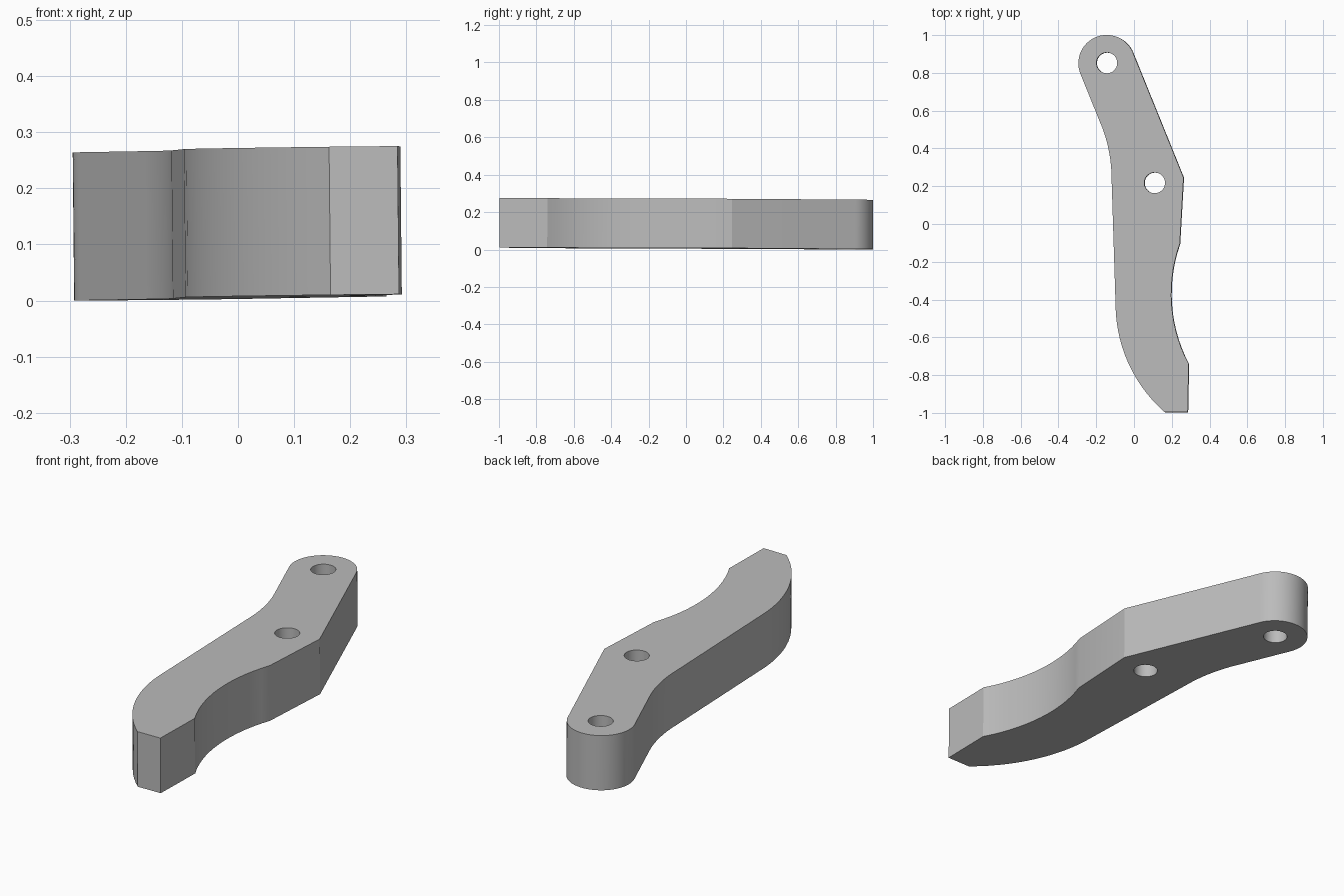
import bpy, bmesh, math
from mathutils import Vector, Matrix

THICK = 0.264
HOLE_RADIUS = 0.055
END_CENTRE = Vector((-0.143, 0.85))

if "Cube" in bpy.data.objects:
    bpy.data.objects.remove(bpy.data.objects["Cube"])


def make_material(name, rgb):
    mat = bpy.data.materials.new(name)
    mat.use_nodes = True
    mat.diffuse_color = (*rgb, 1)
    mat.node_tree.nodes["Principled BSDF"].inputs["Base Color"].default_value = (*rgb, 1)
    return mat


def bulge_arc(a, b, sag, steps=14):
    """Points of an arc from a to b, bulging to the right of travel by sag."""
    a, b = Vector(a), Vector(b)
    chord = b - a
    half = chord.length / 2
    right = Vector((chord.y, -chord.x)).normalized()
    s = abs(sag)
    radius = (half * half + s * s) / (2 * s)
    side = right if sag > 0 else -right
    centre = (a + b) / 2 - side * (radius - s)
    spread = math.asin(half / radius)
    along = chord.normalized()
    angles = [spread * (2 * i / steps - 1) for i in range(steps + 1)]
    return [centre + radius * (side * math.cos(t) + along * math.sin(t)) for t in angles]


def prism(name, points, z0, z1):
    bm = bmesh.new()
    face = bm.faces.new([bm.verts.new((p[0], p[1], z0)) for p in points])
    top = bmesh.ops.extrude_face_region(bm, geom=[face])["geom"]
    bmesh.ops.translate(bm, vec=(0, 0, z1 - z0),
                        verts=[v for v in top if isinstance(v, bmesh.types.BMVert)])
    bmesh.ops.recalc_face_normals(bm, faces=bm.faces)
    mesh = bpy.data.meshes.new(name)
    bm.to_mesh(mesh)
    bm.free()
    obj = bpy.data.objects.new(name, mesh)
    bpy.context.collection.objects.link(obj)
    return obj


def circle(centre, radius, start, sweep, steps):
    return [centre + radius * Vector((math.cos(start + sweep * i / steps),
                                      math.sin(start + sweep * i / steps)))
            for i in range(steps + 1)]


# Lever outline, counter-clockwise from the rounded end
outline = circle(END_CENTRE, 0.15, math.radians(22), math.pi, 32)
outline += bulge_arc((-0.164, 0.503), (-0.117, 0.238), -0.012, 8)
outline += bulge_arc((-0.096, -0.424), (0.164, -0.997), 0.068)
outline += [Vector((0.286, -0.997))]
outline += bulge_arc((0.291, -0.742), (0.244, -0.106), -0.067)
outline += [Vector((0.264, 0.245))]
lever = prism("lever_arm", outline, 0, THICK)
lever.data.materials.append(make_material("plain grey", (0.5, 0.5, 0.5)))

# Two pivot holes
bpy.context.view_layer.objects.active = lever
for centre in (Vector((-0.142, 0.852)), Vector((0.111, 0.217))):
    cutter = prism("hole_cutter", circle(centre, HOLE_RADIUS, 0, math.tau, 32)[:-1],
                   -0.1, THICK + 0.1)
    cutter.hide_render = True
    mod = lever.modifiers.new("hole", "BOOLEAN")
    mod.operation = "DIFFERENCE"
    mod.solver = "EXACT"
    mod.object = cutter
    bpy.ops.object.modifier_apply(modifier=mod.name)
    bpy.data.objects.remove(cutter)

# Slight tilt of the whole part, resting on its lowest corner
tilt = Matrix.Rotation(-0.010, 4, "Y") @ Matrix.Rotation(-0.003, 4, "X")
lever.data.transform(tilt)
lowest = min(v.co.z for v in lever.data.vertices)
lever.data.transform(Matrix.Translation((0.001, 0, -lowest)))

# Smooth curved sides, crisp edges
bpy.ops.object.select_all(action="DESELECT")
lever.select_set(True)
bpy.ops.object.shade_smooth_by_angle(angle=math.radians(15))
